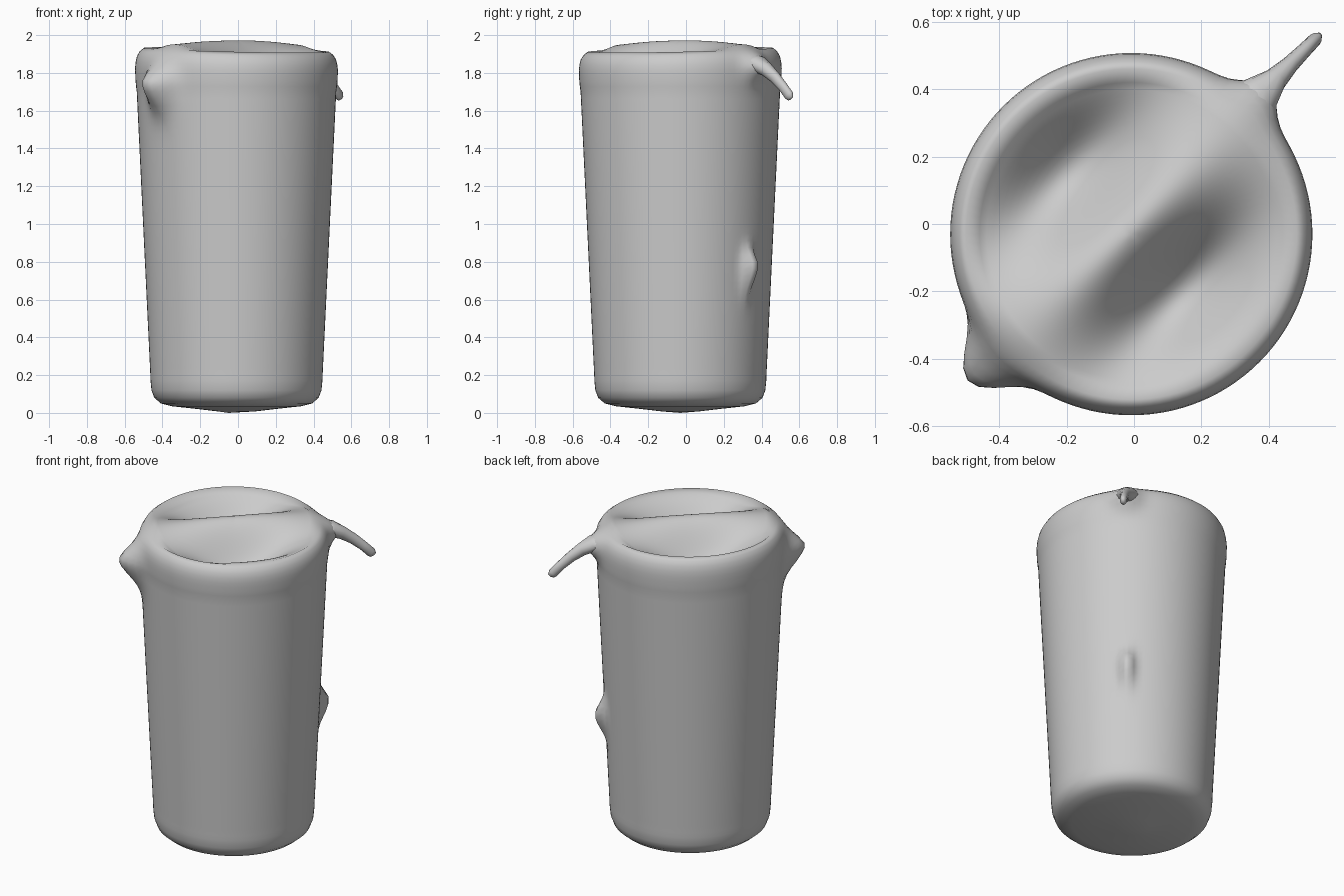
import bpy, bmesh, math
from math import exp, sin, cos, pi, sqrt
from mathutils import Vector

if "Cube" in bpy.data.objects:
    bpy.data.objects.remove(bpy.data.objects["Cube"])

CX, CY = -0.008, -0.03
SEG = 112

clay = bpy.data.materials.new("plain_grey")
clay.diffuse_color = (0.6, 0.6, 0.6, 1)
clay.use_nodes = True
clay.node_tree.nodes["Principled BSDF"].inputs["Base Color"].default_value = clay.diffuse_color


def loft(name, rings, start=None, end=None):
    """Skin a list of equal-length rings, closing ends with a point fan."""
    bm = bmesh.new()
    vr = [[bm.verts.new(p) for p in r] for r in rings]
    n = len(vr[0])
    for a, b in zip(vr, vr[1:]):
        for i in range(n):
            j = (i + 1) % n
            bm.faces.new((a[i], a[j], b[j], b[i]))
    for ring, tip in ((vr[0], start), (vr[-1], end)):
        if tip is not None:
            t = bm.verts.new(tip)
            for i in range(n):
                bm.faces.new((ring[i], ring[(i + 1) % n], t))
    bmesh.ops.recalc_face_normals(bm, faces=bm.faces[:])
    me = bpy.data.meshes.new(name)
    bm.to_mesh(me)
    bm.free()
    for p in me.polygons:
        p.use_smooth = True
    me.materials.append(clay)
    ob = bpy.data.objects.new(name, me)
    bpy.context.collection.objects.link(ob)
    return ob


def bump(x, c, s):
    return exp(-((x - c) / s) ** 2)


def ang(a, b):
    return (a - b + pi) % (2 * pi) - pi


def flare(a, z):
    """Radial bulges: spout, upper handle root, lower handle root."""
    sz = 0.09 if z > 1.74 else 0.13
    spout = 0.12 * bump(ang(a, math.radians(222)), 0, 0.17) * bump(z, 1.74, sz)
    root = 0.07 * bump(ang(a, math.radians(47)), 0, 0.13) * bump(z, 1.84, 0.07)
    nub = 0.075 * bump(ang(a, math.radians(47)), 0, 0.07) * bump(z, 0.78, 0.08 if z > 0.78 else 0.12)
    return spout + root + nub


def top_z(x, y):
    """Lid surface: a diagonal ridge between two hollows."""
    u, v = (x + y) / sqrt(2), (x - y) / sqrt(2)
    z = 1.932 - 0.03 * v
    z += 0.062 * bump(v, -0.01, 0.13) * bump(u, 0, 0.42)
    z -= 0.20 * bump(v, 0.23, 0.14) * bump(u, -0.02, 0.28)
    z -= 0.20 * bump(v, -0.26, 0.15) * bump(u, 0, 0.28)
    return z


# body profile: rounded bottom, slightly tapered wall, rounded rim
profile = [(0.10, 0.008), (0.22, 0.022), (0.34, 0.035), (0.40, 0.05), (0.435, 0.08),
           (0.45, 0.12), (0.455, 0.17)]
profile += [(0.456 + 0.072 * (k / 40), 0.2 + 1.5 * k / 40) for k in range(41)]
profile += [(0.532, 1.73), (0.535, 1.76), (0.536, 1.79), (0.537, 1.82), (0.534, 1.85),
            (0.527, 1.88), (0.512, 1.905), (0.49, 1.922)]

rings = []
for r, z in profile:
    ring = []
    for i in range(SEG):
        a = 2 * pi * i / SEG
        rr = r + flare(a, z)
        x, y = rr * cos(a), rr * sin(a)
        w = max(0, (z - 1.7) / 0.222)
        ring.append((CX + x, CY + y, z + w * 0.03 * (y - x) / sqrt(2)))
    rings.append(ring)

# lid with two hollows
for k in range(1, 23):
    r = 0.47 * (1 - k / 23)
    rings.append([(CX + r * cos(t), CY + r * sin(t), top_z(r * cos(t), r * sin(t)))
                  for t in (2 * pi * i / SEG for i in range(SEG))])
loft("jug_body", rings, (-0.05, CY, 0), (CX, CY, top_z(0, 0)))

# broken handle stub, curving outward and down (along, height, width, thickness)
d = Vector((1, 1, 0)).normalized()
side = Vector((-1, 1, 0)).normalized()
path = [(0.46, 1.86, 0.09, 0.05), (0.54, 1.845, 0.06, 0.045), (0.60, 1.815, 0.036, 0.038),
        (0.66, 1.775, 0.026, 0.032), (0.72, 1.725, 0.022, 0.028), (0.765, 1.68, 0.02, 0.028),
        (0.775, 1.665, 0.012, 0.02)]
stub = []
for k, (s, z, w, h) in enumerate(path):
    p0, p1 = path[max(k - 1, 0)], path[min(k + 1, len(path) - 1)]
    t = (d * (p1[0] - p0[0]) + Vector((0, 0, p1[1] - p0[1]))).normalized()
    up = side.cross(t)
    c = d * s + Vector((-0.005, 0.005, z))
    stub.append([c + side * w * cos(q) + up * h * sin(q)
                 for q in (2 * pi * i / 12 for i in range(12))])
loft("handle_stub", stub, d * 0.44 + Vector((0, 0, 1.86)), d * 0.78 + Vector((-0.005, 0.005, 1.66)))
